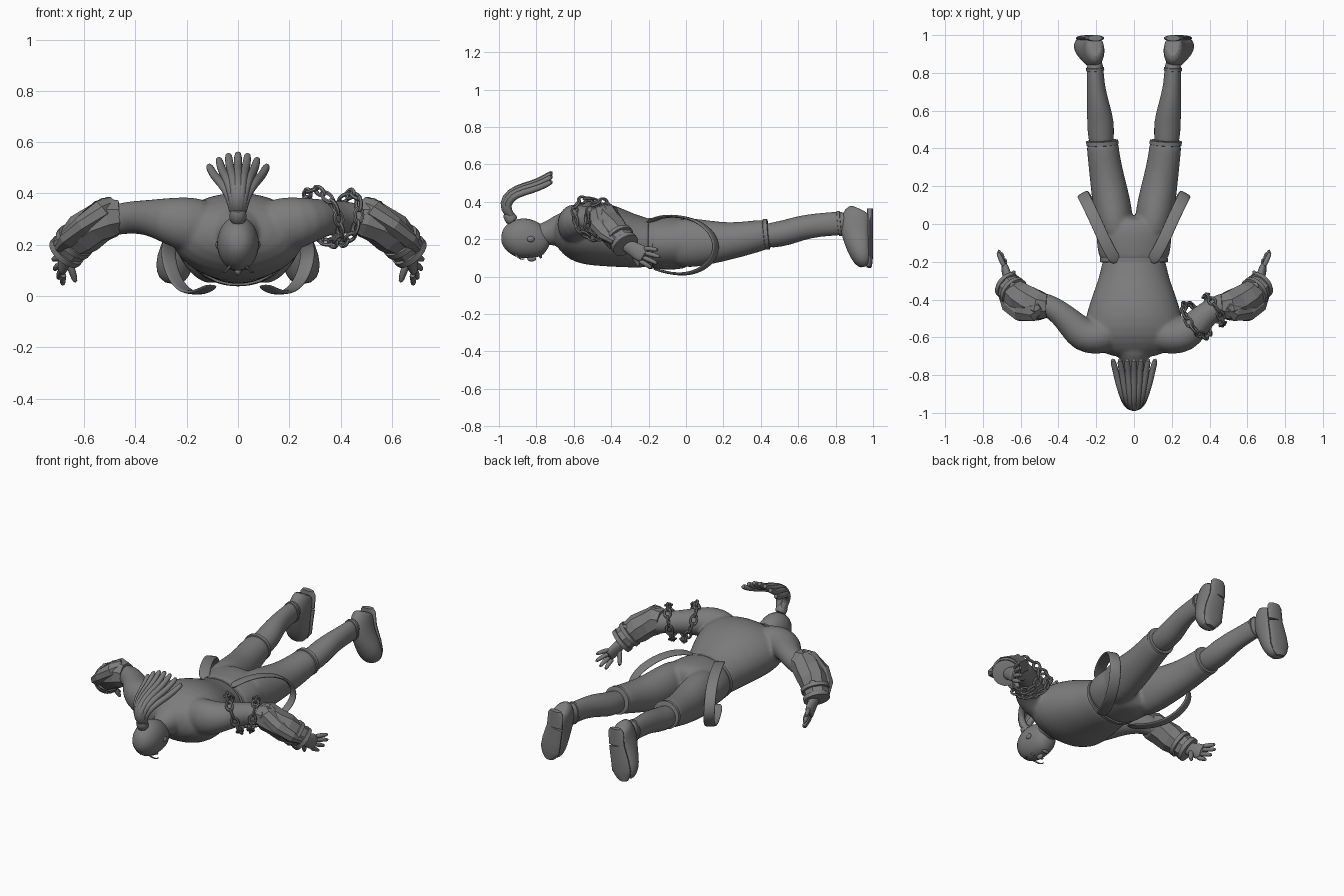
import bpy, bmesh, math
from mathutils import Vector, Matrix

cube = bpy.data.objects.get("Cube")
if cube:
    bpy.data.objects.remove(cube)

grey = bpy.data.materials.new("plain_grey")
grey.use_nodes = True
COLOUR = (0.2, 0.2, 0.2, 1)
grey.diffuse_color = COLOUR
grey.node_tree.nodes["Principled BSDF"].inputs["Base Color"].default_value = COLOUR
UP, BACK = Vector((0, 0, 1)), Vector((0, 1, 0))


def finish(name, bm, smooth=True, subdiv=0):
    bmesh.ops.recalc_face_normals(bm, faces=bm.faces[:])
    mesh = bpy.data.meshes.new(name)
    bm.to_mesh(mesh)
    bm.free()
    mesh.materials.append(grey)
    ob = bpy.data.objects.new(name, mesh)
    bpy.context.collection.objects.link(ob)
    if subdiv:
        mod = ob.modifiers.new("round", 'SUBSURF')
        mod.levels = mod.render_levels = subdiv
    if smooth:
        bpy.ops.object.select_all(action='DESELECT')
        ob.select_set(True)
        bpy.context.view_layer.objects.active = ob
        bpy.ops.object.shade_smooth_by_angle(angle=math.radians(50))
    return ob


def blend(parts):
    """Melt overlapping body parts into the first one as a single skin."""
    bpy.ops.object.select_all(action='DESELECT')
    for ob in parts:
        ob.select_set(True)
    bpy.context.view_layer.objects.active = parts[0]
    bpy.ops.object.join()
    remesh = parts[0].modifiers.new("skin", 'REMESH')
    remesh.mode, remesh.voxel_size, remesh.use_smooth_shade = 'VOXEL', 0.009, True
    soften = parts[0].modifiers.new("soften", 'SMOOTH')
    soften.factor, soften.iterations = 0.5, 10


def skin_loops(bm, loops, closed=False):
    n = len(loops[0])
    for a, b in zip(loops, loops[1:] + loops[:1] if closed else loops[1:]):
        for k in range(n):
            bm.faces.new((a[k], a[(k + 1) % n], b[(k + 1) % n], b[k]))
    if not closed:
        bm.faces.new(loops[0])
        bm.faces.new(loops[-1])


def loft(name, rings, side=1, ref=UP, sides=16, subdiv=1, smooth=True, max_y=9):
    """Skin elliptical rings (x, y, z, half width, half depth) along a path."""
    bm = bmesh.new()
    pts = [Vector((r[0] * side, r[1], r[2])) for r in rings]
    loops = []
    for i, p in enumerate(pts):
        t = (pts[min(i + 1, len(pts) - 1)] - pts[max(i - 1, 0)]).normalized()
        u = t.cross(ref).normalized()
        v = u.cross(t)
        loop = []
        for k in range(sides):
            a = math.tau * (k + 0.5) / sides
            co = p + u * math.cos(a) * rings[i][3] + v * math.sin(a) * rings[i][4]
            co.y = min(co.y, max_y)
            loop.append(bm.verts.new(co))
        loops.append(loop)
    skin_loops(bm, loops)
    return finish(name, bm, smooth, subdiv)


def tube(name, points, r0, r1, side=1, ref=UP):
    n = len(points) - 1
    rings = [(*p, *[r0 + (r1 - r0) * i / n] * 2) for i, p in enumerate(points)]
    return loft(name, rings, side, ref, sides=8)


def ball(name, centre, size, turn=0):
    bm = bmesh.new()
    m = Matrix.Translation(centre) @ Matrix.Rotation(turn, 4, 'Z') @ Matrix.Diagonal((*size, 1))
    bmesh.ops.create_uvsphere(bm, u_segments=16, v_segments=10, radius=1, matrix=m)
    return finish(name, bm)


def band(name, centre, axis, a, b, width, side=1, thick=0.006):
    """A short rounded collar around a limb."""
    c, d = Vector(centre), Vector(axis).normalized()
    rings = []
    for f, g in ((-0.5, -thick), (-0.4, thick), (0.4, thick), (0.5, -thick)):
        rings.append((*(c + d * width * f), a + g, b + g))
    return loft(name, rings, side, sides=20, subdiv=0)


def strap(name, points, side, width, thick):
    """Flat ribbon following a smooth hanging path."""
    bm = bmesh.new()
    pts = [Vector((p[0] * side, p[1], p[2])) for p in points]
    hub = sum(pts, Vector()) / len(pts)
    normal = Vector((0.87 * side, -0.48, 0.08)).normalized()
    loops = []
    for p in pts:
        out = p - hub
        out = (out - normal * out.dot(normal)).normalized()
        loops.append([bm.verts.new(p + normal * i * width / 2 + out * j * thick / 2)
                      for i, j in ((-1, -1), (0, -1), (1, -1), (1, 1), (0, 1), (-1, 1))])
    skin_loops(bm, loops)
    return finish(name, bm, subdiv=2)


def chain(name, centre, u, v, links):
    """Ring of interlocked links, every other one turned on edge."""
    bm = bmesh.new()
    c, u, v = Vector(centre), Vector(u), Vector(v)
    n = u.cross(v).normalized()
    for i in range(links):
        a = math.tau * i / links
        p = c + u * math.cos(a) + v * math.sin(a)
        t = (v * math.cos(a) - u * math.sin(a)).normalized()
        w = n if i % 2 else n.cross(t)
        grid = []
        for j in range(14):
            b = math.tau * j / 14
            rad = t * math.cos(b) * 1.45 + w * math.sin(b)
            grid.append([bm.verts.new(p + rad * (0.018 + 0.0075 * math.cos(q)) + t.cross(w) * 0.0075 * math.sin(q))
                         for q in (math.tau * s / 6 for s in range(6))])
        skin_loops(bm, grid, closed=True)
    return finish(name, bm)


# Trunk, neck and head, lying face down
trunk = [loft("torso", [(0, -.71, .255, .06, .05), (0, -.68, .253, .19, .095), (0, -.61, .24, .27, .158),
                        (0, -.51, .235, .262, .176), (0, -.43, .222, .24, .17), (0, -.34, .2, .208, .154),
                        (0, -.25, .182, .174, .137), (0, -.15, .175, .174, .132)], sides=24),
         loft("neck", [(0, -.83, .22, .05, .055), (0, -.74, .228, .058, .062), (0, -.68, .25, .1, .09),
                       (0, -.62, .25, .13, .11)])]
loft("head", [(0, -.988, .22, .025, .03), (0, -.965, .217, .056, .067), (0, -.92, .21, .08, .102),
              (0, -.86, .206, .086, .114), (0, -.8, .19, .077, .098), (0, -.76, .168, .06, .075),
              (0, -.735, .155, .035, .045)])
ball("nose", (0, -.825, .096), (.013, .024, .016))
ball("mouth", (0, -.777, .107), (.026, .008, .01))
shorts = [loft("shorts", [(0, -.2, .177, .172, .132), (0, -.18, .178, .188, .14), (0, -.08, .181, .203, .146),
                          (0, .0, .18, .198, .142), (0, .045, .18, .15, .1)], sides=24)]
band("waistband", (0, -.19, .177), (0, 1, 0), .178, .134, .025, thick=.004)

# Tied-up locks of hair
loft("hair_tie", [(0, -.92, .29, .04, .04), (0, -.945, .32, .032, .032), (0, -.96, .345, .03, .028)], ref=BACK)
for i in range(-3, 4):
    f = i / 3
    drop = .05 * f * f
    tube("hair_lock", [(.01 * f, -.925, .31), (.02 * f, -.978 + .02 * f * f, .36), (.038 * f, -.975 + .03 * f * f, .425 - drop * .4),
                       (.064 * f, -.905, .475 - drop * .7), (.087 * f, -.82, .497 - drop * .7),
                       (.102 * f, -.76, .525 - drop * .8), (.115 * f, -.71, .562 - drop)], .024, .016,
         ref=Vector((1, 0, 0)))

for s, label in ((1, "left_"), (-1, "right_")):
    # Face details
    ball(label + "ear", (s * .078, -.83, .2), (.01, .02, .016))
    ball(label + "eye", (s * .032, -.85, .109), (.014, .008, .007))
    tube(label + "forelock", [(.025, -.92, .125), (.04, -.9, .105), (.053, -.88, .09), (.062, -.86, .095)], .006, .003, s)

    # Legs in knee-length shorts
    shorts.append(loft(label + "shorts_leg", [
        (.09, -.1, .18, .095, .13), (.105, .03, .18, .103, .137), (.12, .12, .182, .103, .122),
        (.14, .23, .189, .095, .102), (.157, .33, .206, .088, .092), (.167, .42, .225, .087, .083),
        (.169, .44, .226, .084, .08)], s))
    band(label + "shorts_cuff", (.168, .43, .226), (.05, 1, .1), .082, .079, .026, s, .004)
    loft(label + "shin", [(.168, .39, .215, .06, .06), (.175, .46, .22, .07, .069), (.177, .54, .235, .073, .07),
                          (.188, .62, .262, .062, .067), (.2, .71, .276, .05, .064), (.205, .79, .282, .045, .064),
                          (.207, .88, .288, .045, .066)], s)
    band(label + "ankle_collar", (.206, .82, .284), (.05, 1, .1), .044, .063, .018, s, .005)

    # Shoes with toes pointing down and outward
    loft(label + "shoe", [(.205, .94, .358, .036, .06), (.207, .93, .34, .052, .085), (.212, .91, .28, .058, .1),
                          (.228, .92, .21, .064, .083), (.246, .935, .14, .076, .072),
                          (.254, .95, .085, .068, .055), (.257, .962, .052, .04, .03)], s, BACK, max_y=.98)
    loft(label + "heel_sole", [(.206, .984, .362, .037, .016), (.207, .984, .345, .05, .016),
                               (.213, .984, .262, .053, .016)], s, BACK, subdiv=0)
    loft(label + "front_sole", [(.213, .984, .258, .053, .016), (.235, .984, .17, .062, .016), (.245, .984, .11, .065, .016),
                                (.255, .98, .07, .047, .016), (.258, .978, .05, .027, .014)], s, BACK, subdiv=0)

    # Hanging trouser brace
    strap(label + "brace", [(.088, -.205, .285), (.12, -.16, .315), (.165, -.07, .328), (.213, .04, .308),
                            (.255, .125, .255), (.275, .163, .18), (.265, .155, .11), (.235, .1, .045),
                            (.19, .01, .01), (.14, -.09, .016), (.095, -.18, .045)], s, .066, .016)

    # Arms
    trunk.append(loft(label + "upper_arm", [
        (.1, -.58, .265, .09, .11), (.2, -.6, .28, .1, .112), (.275, -.59, .295, .095, .092),
        (.33, -.53, .305, .079, .074), (.39, -.47, .308, .066, .066), (.46, -.425, .305, .062, .063),
        (.56, -.4, .268, .055, .055)], s))
    # Stiff folded sleeve and its bindings
    loft(label + "sleeve", [(.46, -.435, .312, .066, .066), (.5, -.434, .308, .082, .085), (.55, -.417, .28, .088, .078),
                            (.6, -.39, .245, .083, .083), (.64, -.36, .21, .074, .07),
                            (.672, -.325, .172, .07, .07)], s, sides=8, subdiv=0, smooth=False)
    loft(label + "elbow_guard", [(.49, -.43, .358, .03, .035), (.53, -.455, .335, .062, .046), (.6, -.45, .275, .068, .042),
                                 (.66, -.42, .22, .052, .036), (.695, -.38, .185, .025, .02)],
         s, sides=8, subdiv=0, smooth=False)
    axis = (.55, .45, -.6)
    band(label + "wrist_binding", (.638, -.358, .21), axis, .076, .073, .028, s)
    band(label + "sleeve_cuff", (.668, -.328, .174), axis, .07, .068, .03, s)
    ball(label + "buckle", (s * .645, -.325, .265), (.02, .018, .012), s * .6)

    # Open hands
    side_ref = Vector((s, 0, 0))
    loft(label + "palm", [(.655, -.335, .18, .038, .032), (.665, -.3, .157, .036, .027), (.678, -.25, .13, .047, .022),
                          (.69, -.215, .108, .044, .019)], s, side_ref)
    knuckle = Vector((.684, -.235, .12))
    for name, tip, bend in (("index", (.682, -.18, .043), (-.005, -.02, -.034)),
                            ("middle", (.7, -.148, .066), (0, -.004, -.014)),
                            ("ring", (.717, -.133, .102), (0, .008, .008)),
                            ("little", (.723, -.145, .142), (0, .006, .03))):
        tip, base = Vector(tip), knuckle + Vector(bend)
        middle = (base + tip) / 2 + Vector((.004, .004, .002))
        tube(label + name + "_finger", [base, middle, tip], .016, .011, s, side_ref)
    tube(label + "thumb", [(.665, -.29, .145), (.645, -.272, .095), (.632, -.25, .05)], .019, .012, s, side_ref)

blend(trunk)
blend(shorts)

# Two loose chains on one arm
chain("inner_arm_chain", (.33, -.51, .31), (.04, .01, -.103), (.055, -.085, .015), 14)
chain("outer_arm_chain", (.425, -.455, .305), (-.012, -.01, -.093), (.045, -.075, .01), 12)
